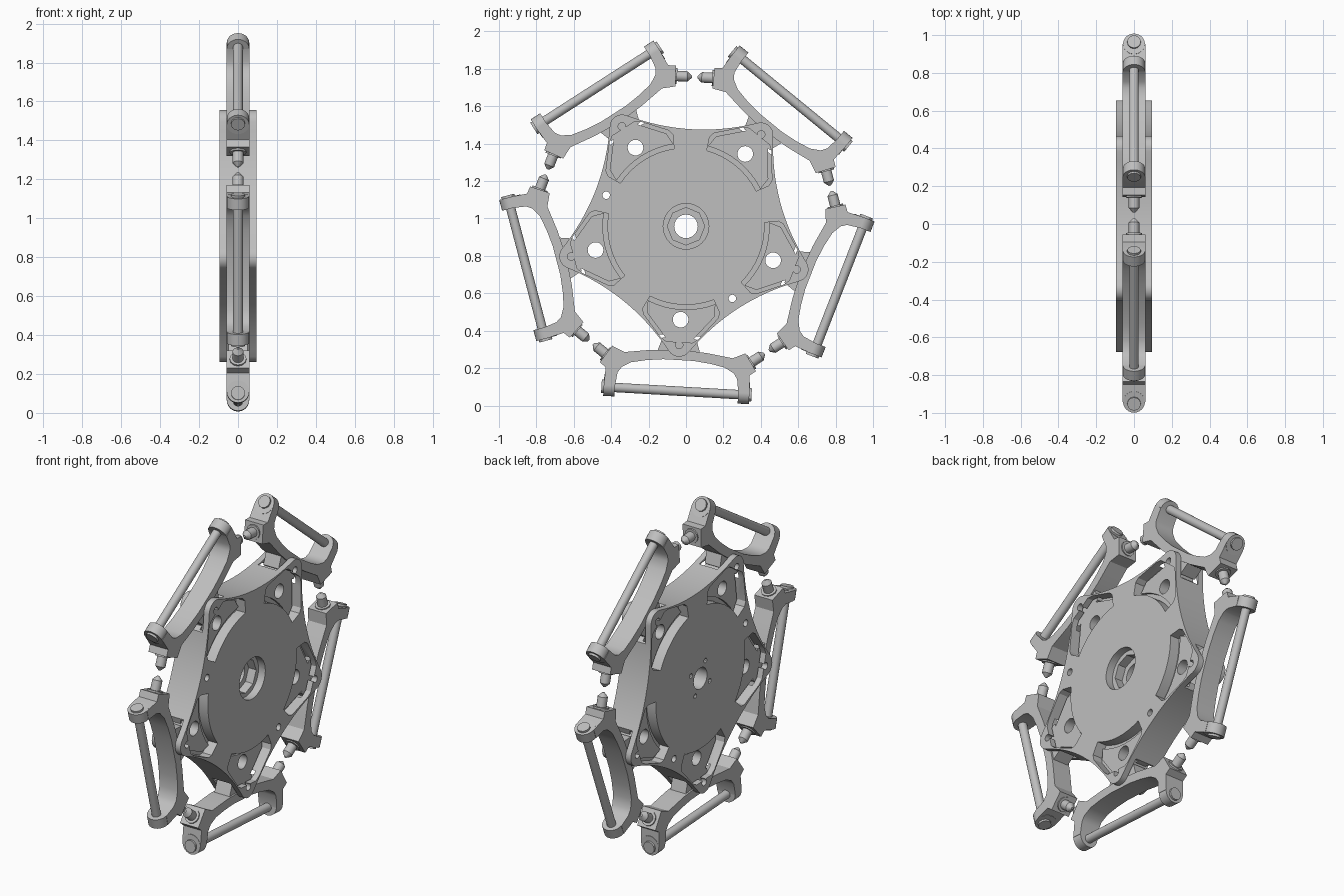
import bpy, bmesh
from math import sin, cos, pi, radians
from mathutils import Vector, Matrix

if "Cube" in bpy.data.objects:
    bpy.data.objects.remove(bpy.data.objects["Cube"])

CENTRE = Vector((0, 0, 0.958))
STEP = 2 * pi / 5
ANGLES = [radians(-93.3) + i * STEP for i in range(5)]
PLATE = 0.095   # half thickness of the hub
SLOT = 0.06     # half width of the brackets

metal = bpy.data.materials.new("light grey metal")
metal.use_nodes = True
GREY = (0.52, 0.52, 0.52, 1)
metal.diffuse_color = GREY
metal.node_tree.nodes["Principled BSDF"].inputs["Base Color"].default_value = GREY


def prism(bm, outline, x0, x1):
    """Extrude an outline of (tangent, radius) points along x."""
    low = [bm.verts.new((x0, r, t)) for t, r in outline]
    high = [bm.verts.new((x1, r, t)) for t, r in outline]
    bm.faces.new(low)
    bm.faces.new(high[::-1])
    n = len(low)
    for i in range(n):
        j = (i + 1) % n
        bm.faces.new((low[j], low[i], high[i], high[j]))


def cyl(bm, p, q, r1, r2=None, seg=20):
    p, q = Vector(p), Vector(q)
    rot = (q - p).to_track_quat('Z', 'Y').to_matrix().to_4x4()
    bmesh.ops.create_cone(bm, cap_ends=True, segments=seg, radius1=r1,
                          radius2=r1 if r2 is None else r2, depth=(q - p).length,
                          matrix=Matrix.Translation((p + q) / 2) @ rot)


def make(name, build, angle=0.0):
    bm = bmesh.new()
    build(bm)
    bmesh.ops.recalc_face_normals(bm, faces=bm.faces)
    mesh = bpy.data.meshes.new(name)
    bm.to_mesh(mesh)
    bm.free()
    mesh.materials.append(metal)
    ob = bpy.data.objects.new(name, mesh)
    bpy.context.collection.objects.link(ob)
    ob.location = CENTRE
    ob.rotation_euler.x = angle
    return ob


def cut(ob, build, angle=0.0):
    """Subtract a temporary solid."""
    tool = make("cutter", build, angle)
    tool.hide_render = True
    mod = ob.modifiers.new("cut", 'BOOLEAN')
    mod.operation, mod.solver, mod.object = 'DIFFERENCE', 'EXACT', tool
    bpy.context.view_layer.update()
    done = ob.evaluated_get(bpy.context.evaluated_depsgraph_get())
    mesh = bpy.data.meshes.new_from_object(done)
    ob.modifiers.clear()
    ob.data = mesh
    bpy.data.objects.remove(tool)


def shade(ob):
    bpy.ops.object.select_all(action='DESELECT')
    ob.select_set(True)
    bpy.context.view_layer.objects.active = ob
    bpy.ops.object.shade_smooth_by_angle(angle=radians(30))


def repeat(ob, name):
    """Place the part at all five corners."""
    shade(ob)
    ob.name = name + "_1"
    ob.rotation_euler.x = ANGLES[0]
    for i, a in enumerate(ANGLES[1:], 2):
        twin = ob.copy()
        twin.name = f"{name}_{i}"
        twin.rotation_euler.x = a
        bpy.context.collection.objects.link(twin)


# Hub: five rounded corners joined by hollow sides
def hub_outline():
    pts = []
    half = radians(51)
    rad, mid, base = 0.066, 0.632, 0.52
    end_t, end_r = rad * sin(half), mid + rad * cos(half)
    side = end_r * sin(STEP / 2) - end_t * cos(STEP / 2)
    rise = end_r * cos(STEP / 2) + end_t * sin(STEP / 2) - base
    for k in range(5):
        local = []
        for i in range(9):
            a = half * (i / 4 - 1)
            local.append((rad * sin(a), mid + rad * cos(a)))
        for i in range(1, 16):
            s = side * (i / 8 - 1)
            r = base + rise * (s / side) ** 2
            b = STEP / 2
            local.append((r * sin(b) + s * cos(b), r * cos(b) - s * sin(b)))
        c, d = cos(k * STEP), sin(k * STEP)
        pts += [(t * c + r * d, r * c - t * d) for t, r in local]
    return pts


def window_outline(inset=0.0):
    arc = [radians(a) for a in range(-24, 25, 6)]
    rim = 0.42 + inset
    return ([(rim * sin(a), rim * cos(a)) for a in arc] +
            [(0.205 - inset, 0.45 + inset), (0.2 - inset, 0.48), (0.1 - inset, 0.6),
             (0.07, 0.62), (-0.07, 0.62), (inset - 0.1, 0.6),
             (inset - 0.2, 0.48), (inset - 0.205, 0.45 + inset)])


hub = make("hub", lambda bm: prism(bm, hub_outline(), -PLATE, PLATE), ANGLES[0])


def corner_slot(bm):
    prism(bm, [(-0.3, 0.585), (0.3, 0.585), (0.3, 0.8), (-0.3, 0.8)], -SLOT, SLOT)


def pockets(bm):
    for s in (-1, 1):
        prism(bm, window_outline(), s * 0.035, s * 0.12)


def hole(t, r, rad, x0=-0.2, x1=0.2, seg=20):
    return lambda bm: cyl(bm, (x0, r, t), (x1, r, t), rad, seg=seg)


for a in ANGLES:
    for tool in (corner_slot, pockets, hole(0, 0.5, 0.042), hole(0, 0.635, 0.02)):
        cut(hub, tool, a)
for a in (ANGLES[0] + STEP / 2, ANGLES[3] + STEP / 2):
    cut(hub, hole(0, 0.458, 0.02), a)

# Stepped centre bore, with four screw holes on the far side
cut(hub, hole(0, 0, 0.063, seg=24))
cut(hub, hole(0, 0, 0.122, 0.05, 0.2, 32))
cut(hub, hole(0, 0, 0.1, 0.0, 0.2, 8))
for i in range(4):
    cut(hub, hole(0, 0.1, 0.014, -0.2, -0.05, 10), i * pi / 2 + 0.5)
shade(hub)

# Mounting arm inside each window
arm = make("mounting_arm", lambda bm: prism(bm, window_outline(0.025) , -0.05, 0.05))
cut(arm, hole(0, 0.5, 0.042))
repeat(arm, "mounting_arm")


# Curved bracket with a block and a rounded lug at each end
def bracket(bm):
    inner = [(0.07, 0.665), (0.15, 0.67), (0.22, 0.68), (0.29, 0.69), (0.357, 0.66),
             (0.418, 0.752), (0.385, 0.777), (0.39, 0.872)]
    outer = [(0.33, 0.872), (0.32, 0.8), (0.3, 0.77), (0.25, 0.742),
             (0.17, 0.726), (0.08, 0.716)]
    right = inner + outer
    prism(bm, right + [(-t, r) for t, r in right[::-1]], -SLOT, SLOT)
    for s in (-1, 1):
        cyl(bm, (0, 0.872, s * 0.33), (0, 0.872, s * 0.39), 0.058, seg=24)
    # Root that joins the beam to the arm in the slot
    prism(bm, [(-0.09, 0.6), (0.09, 0.6), (0.12, 0.69), (-0.12, 0.69)], -0.05, 0.05)


repeat(make("bracket", bracket), "bracket")


# Rod between the lugs, with a head at each end
def rod(bm):
    cyl(bm, (0, 0.882, -0.35), (0, 0.882, 0.35), 0.025)
    for s in (-1, 1):
        cyl(bm, (0, 0.88, s * 0.38), (0, 0.88, s * 0.402), 0.036, seg=12)


repeat(make("cross_rod", rod), "cross_rod")


# Pointed bolts facing the next bracket
def bolts(bm):
    b = STEP / 2
    for s in (-1, 1):
        def at(d):
            return (0, 0.8 * cos(b) + d * sin(b), s * (0.8 * sin(b) - d * cos(b)))
        cyl(bm, at(0.13), at(0.094), 0.043, seg=12)
        cyl(bm, at(0.1), at(0.038), 0.028)
        cyl(bm, at(0.038), at(0.015), 0.028, 0.006)


repeat(make("end_bolts", bolts), "end_bolts")
